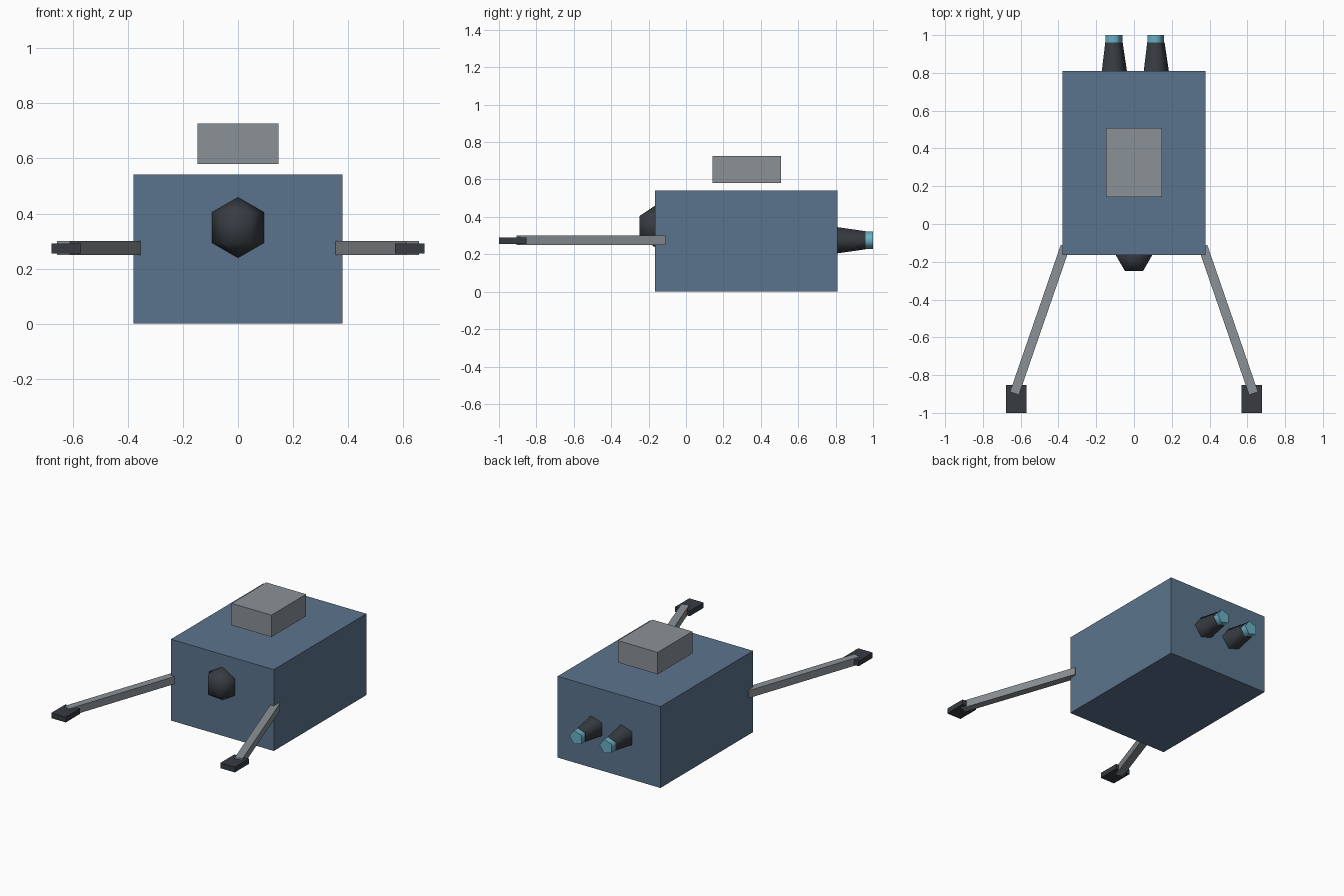
import bpy, bmesh
from math import cos, sin, pi, atan2, radians
from mathutils import Matrix, Vector

cube = bpy.data.objects.get("Cube")
if cube:
    bpy.data.objects.remove(cube, do_unlink=True)


def make_material(name, rgb):
    mat = bpy.data.materials.new(name)
    mat.use_nodes = True
    mat.diffuse_color = (*rgb, 1)
    mat.node_tree.nodes["Principled BSDF"].inputs["Base Color"].default_value = (*rgb, 1)
    return mat


HULL = make_material("hull blue", (0.105, 0.175, 0.27))
GREY = make_material("metal grey", (0.26, 0.285, 0.305))
DARK = make_material("dark metal", (0.038, 0.045, 0.053))
GLOW = make_material("exhaust cyan", (0.145, 0.43, 0.56))


def finish(bm, name, mat, smooth_angle=None):
    bmesh.ops.recalc_face_normals(bm, faces=bm.faces[:])
    mesh = bpy.data.meshes.new(name)
    bm.to_mesh(mesh)
    bm.free()
    mesh.materials.append(mat)
    obj = bpy.data.objects.new(name, mesh)
    bpy.context.collection.objects.link(obj)
    if smooth_angle:
        bpy.ops.object.select_all(action="DESELECT")
        obj.select_set(True)
        bpy.context.view_layer.objects.active = obj
        bpy.ops.object.shade_smooth_by_angle(angle=radians(smooth_angle))
    return obj


def box(name, mat, centre, size, turn=0):
    bm = bmesh.new()
    bmesh.ops.create_cube(bm, size=1)
    bm.transform(Matrix.Translation(centre) @ Matrix.Rotation(turn, 4, "Z")
                 @ Matrix.Diagonal((*size, 1)))
    return finish(bm, name, mat)


def turned(name, mat, centre, profile, sides, axis, smooth_angle):
    """Rings of (radius, height) around the axis, first corner towards +x."""
    bm = bmesh.new()
    rings = []
    for r, h in profile:
        ring = []
        for i in range(sides):
            u, v = r * cos(2 * pi * i / sides), r * sin(2 * pi * i / sides)
            offset = (u, v, h) if axis == "Z" else (u, h, v)
            ring.append(bm.verts.new(Vector(centre) + Vector(offset)))
        rings.append(ring)
    for a, b in zip(rings, rings[1:]):
        for i in range(sides):
            j = (i + 1) % sides
            bm.faces.new((a[i], a[j], b[j], b[i]))
    for ring, (r, h) in ((rings[0], profile[0]), (rings[-1], profile[-1])):
        if r > 0:
            bm.faces.new(ring)
    bmesh.ops.remove_doubles(bm, verts=bm.verts[:], dist=1e-5)
    return finish(bm, name, mat, smooth_angle)


# Hull and the block hovering above it
box("hull", HULL, (0, 0.323, 0.271), (0.758, 0.975, 0.542))
box("top_block", GREY, (0, 0.325, 0.653), (0.294, 0.365, 0.146))

# Faceted nose sensor, half sunk into the hull
R = 0.11
turned("nose_sensor", DARK, (0, -0.167, 0.349),
       [(0, -R), (R * cos(pi / 6), -R / 2), (R * cos(pi / 6), R / 2), (0, R)],
       6, "Z", 89)

# Splayed arms with flat gripper pads
start, end = Vector((0.364, -0.118, 0.275)), Vector((0.633, -0.897, 0.275))
along = end - start
for side, s in (("left", 1), ("right", -1)):
    mid = (start + end) / 2
    box(side + "_arm", GREY, (s * mid.x, mid.y, mid.z), (0.05, along.length, 0.05),
        s * atan2(along.x, -along.y))
    box(side + "_gripper", DARK, (s * 0.623, -0.926, 0.273), (0.107, 0.148, 0.035))

    # Rear thruster and its exhaust
    hub = (s * 0.111, 0, 0.275)
    turned(side + "_thruster", DARK, hub, [(0.075, 0.8), (0.051, 0.96)], 5, "Y", 80)
    turned(side + "_exhaust", GLOW, hub, [(0.049, 0.94), (0.049, 1.0)], 5, "Y", 80)
